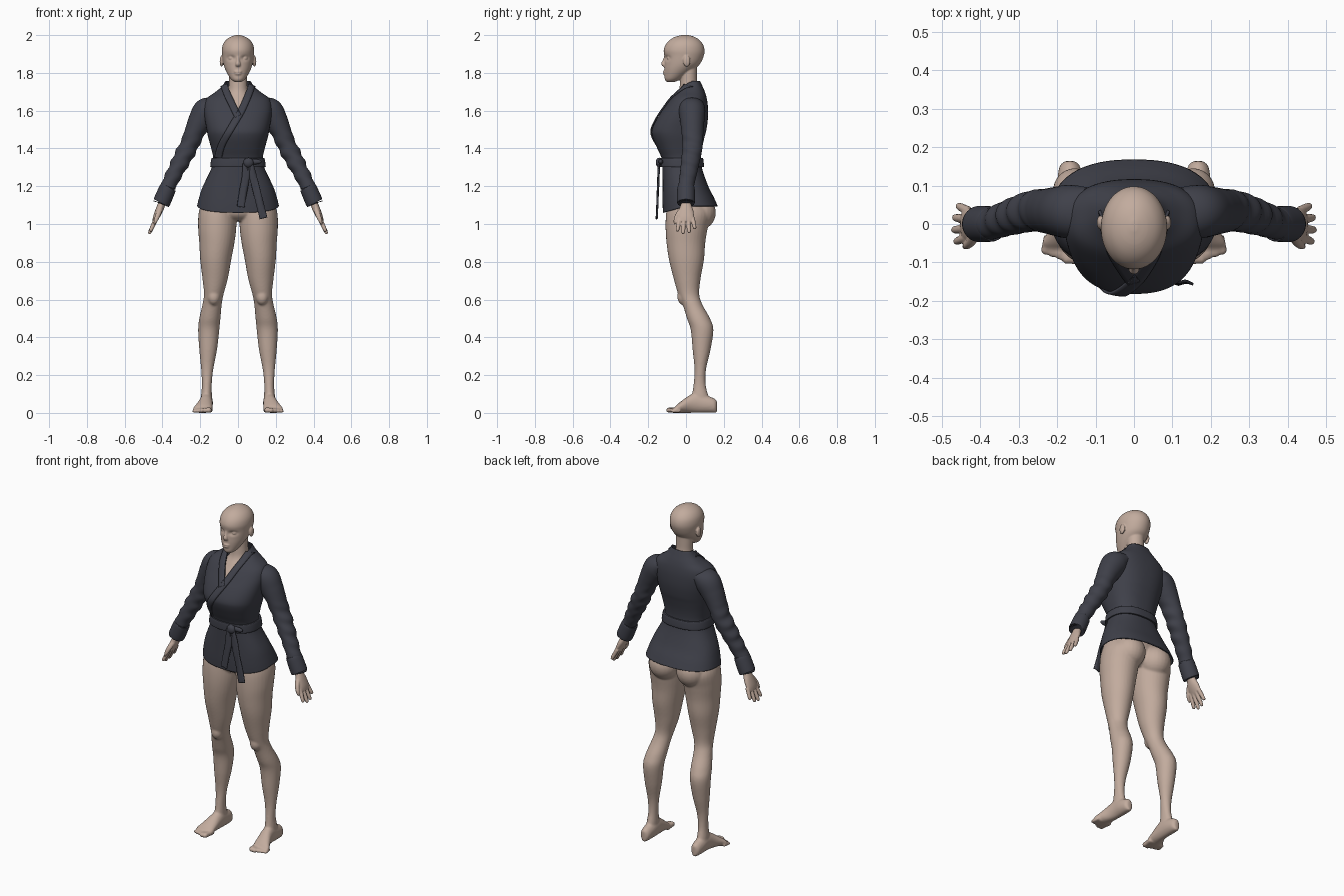
import bpy, bmesh, math
from mathutils import Vector, Matrix
from mathutils.bvhtree import BVHTree

if "Cube" in bpy.data.objects:
    bpy.data.objects.remove(bpy.data.objects["Cube"])


def material(name, rgb):
    m = bpy.data.materials.new(name)
    m.use_nodes = True
    m.diffuse_color = (*rgb, 1)
    m.node_tree.nodes["Principled BSDF"].inputs["Base Color"].default_value = (*rgb, 1)
    return m


SKIN = material("skin", (0.54, 0.41, 0.34))
CLOTH = material("dark cloth", (0.05, 0.052, 0.068))


def smooth(rows, n):
    """Pass a Catmull-Rom curve through rows of numbers."""
    out = []
    for i in range(len(rows) - 1):
        p = [rows[max(i - 1, 0)], rows[i], rows[i + 1], rows[min(i + 2, len(rows) - 1)]]
        for k in range(n):
            t = k / n
            out.append([b + 0.5 * t * (c - a + t * (2*a - 5*b + 4*c - d + t * (3*(b - c) + d - a)))
                        for a, b, c, d in zip(*p)])
    return out + [list(rows[-1])]


def stack(rows, side=1):
    """Turn (z, x, half width, y front, y back) into loft rows."""
    return [(side * x, (f + b) / 2, z, w, (b - f) / 2) for z, x, w, f, b in rows]


def loft(bm, rows, frame="up", segs=32, n=5, power=2, caps=True):
    """Skin oval rings (x, y, z, half width, half depth)."""
    rows = smooth(rows, n)
    mid = [Vector(r[:3]) for r in rows]
    rings = []
    for i, r in enumerate(rows):
        u, v = Vector((1, 0, 0)), Vector((0, 1, 0))
        if frame == "forward":
            v = Vector((0, 0, 1))
        elif frame == "limb":
            t = mid[min(i + 1, len(mid) - 1)] - mid[max(i - 1, 0)]
            u = v.cross(t).normalized()
        ring = []
        for k in range(segs):
            a = math.tau * k / segs
            c, s = [math.copysign(abs(q) ** (2 / power), q) for q in (math.cos(a), math.sin(a))]
            ring.append(bm.verts.new(mid[i] + u * c * max(r[3], .001) + v * s * max(r[4], .001)))
        rings.append(ring)
    for a, b in zip(rings, rings[1:]):
        for k in range(segs):
            j = (k + 1) % segs
            bm.faces.new((a[k], a[j], b[j], b[k]))
    if caps:
        bm.faces.new(rings[0])
        bm.faces.new(rings[-1])


def blob(bm, centre, radii):
    mat = Matrix.Translation(centre) @ Matrix.Diagonal((*radii, 1))
    bmesh.ops.create_uvsphere(bm, u_segments=24, v_segments=16, radius=1, matrix=mat)


def ribbon(bm, path, half, surface):
    """Lay a flat strip along an (x, z) path on a surface."""
    pts = [Vector(p) for p in smooth(path, 8)]
    last = None
    for i, p in enumerate(pts):
        t = (pts[min(i + 1, len(pts) - 1)] - pts[max(i - 1, 0)]).normalized()
        side = Vector((t.y, -t.x)) * half
        row = []
        for k in (-1, -.33, .33, 1):
            q = p + side * k
            row.append(bm.verts.new((q.x, surface(q.x, q.y), q.y)))
        if last:
            for k in range(3):
                bm.faces.new((last[k], last[k + 1], row[k + 1], row[k]))
        last = row


def finish(name, bm, mat, voxel=0, thick=0, offset=-1):
    bmesh.ops.recalc_face_normals(bm, faces=bm.faces)
    me = bpy.data.meshes.new(name)
    bm.to_mesh(me)
    bm.free()
    me.materials.append(mat)
    ob = bpy.data.objects.new(name, me)
    bpy.context.collection.objects.link(ob)
    bpy.ops.object.select_all(action="DESELECT")
    ob.select_set(True)
    bpy.context.view_layer.objects.active = ob
    bpy.ops.object.shade_smooth_by_angle(angle=math.radians(50))
    if voxel:
        m = ob.modifiers.new("blend", "REMESH")
        m.mode, m.voxel_size, m.use_smooth_shade = "VOXEL", voxel, True
        m = ob.modifiers.new("soften", "SMOOTH")
        m.factor, m.iterations = .5, 4
    if thick:
        m = ob.modifiers.new("thickness", "SOLIDIFY")
        m.thickness, m.offset = thick, offset
    return ob


# Head with hollowed eye sockets, then face, ears and neck
bm = bmesh.new()
loft(bm, stack([(1.752, 0, .018, -.102, -.06), (1.765, 0, .036, -.112, -.03), (1.79, 0, .053, -.114, .005),
                (1.82, 0, .068, -.115, .045), (1.85, 0, .078, -.114, .076), (1.89, 0, .084, -.115, .094),
                (1.92, 0, .086, -.118, .098), (1.95, 0, .08, -.107, .09), (1.975, 0, .063, -.085, .07),
                (1.992, 0, .037, -.055, .042), (2.001, 0, .008, -.018, .008)]), segs=64)
for v in bm.verts:
    if v.co.y < -.03:
        dx, dz = (abs(v.co.x) - .036) / .019, (v.co.z - 1.878) / .011
        v.co.y += .015 * math.exp(-dx * dx - dz * dz)
loft(bm, [(0, -.108, 1.89, .007, .007), (0, -.114, 1.868, .008, .009), (0, -.119, 1.85, .013, .013),
          (0, -.116, 1.837, .013, .010), (0, -.112, 1.832, .004, .004)], segs=16)
for z, w in ((1.806, .022), (1.795, .019)):
    blob(bm, (0, -.111, z), (w, .011, .0065))
for s in (-1, 1):
    blob(bm, (s * .035, -.087, 1.877), (.016, .014, .011))
    blob(bm, (s * .087, .004, 1.862), (.010, .019, .030))
loft(bm, stack([(1.86, 0, .045, -.03, .06), (1.80, 0, .047, -.03, .058), (1.745, 0, .048, -.032, .06),
                (1.70, 0, .056, -.04, .075), (1.66, 0, .085, -.066, .09), (1.60, 0, .125, -.108, .095),
                (1.54, 0, .12, -.11, .09)]))
finish("head_and_neck", bm, SKIN, voxel=.004)

# Legs, hips and feet blended into one body
bm = bmesh.new()
loft(bm, stack([(1.015, 0, .09, -.05, .05), (1.05, 0, .17, -.09, .09), (1.12, 0, .18, -.10, .10),
                (1.22, 0, .155, -.09, .08), (1.28, 0, .12, -.08, .06)]))
for s in (-1, 1):
    blob(bm, (s * .09, .068, 1.06), (.088, .09, .092))
    loft(bm, stack([(1.13, .10, .085, -.09, .09), (1.06, .108, .1, -.105, .13), (.98, .11, .101, -.108, .115),
                    (.9, .112, .093, -.103, .102), (.81, .118, .082, -.09, .095), (.71, .121, .067, -.065, .077),
                    (.63, .128, .052, -.042, .07), (.575, .137, .051, -.018, .086), (.5, .149, .056, .005, .127),
                    (.44, .155, .056, .025, .145), (.335, .158, .047, .035, .13), (.23, .163, .032, .045, .106),
                    (.15, .165, .026, .04, .104), (.08, .167, .029, .03, .12), (.04, .167, .026, .03, .12)], s))
    blob(bm, (s * .128, -.012, .615), (.034, .034, .045))
    loft(bm, [(s * x, y, h, w, h) for x, y, h, w in
              ((.167, .164, .032, .012), (.167, .15, .038, .027), (.167, .11, .046, .033), (.167, .06, .054, .034),
               (.171, .02, .047, .037), (.18, -.02, .033, .045), (.188, -.05, .021, .051), (.19, -.066, .012, .045))],
         "forward")
    # Toes fan outwards from big to little
    for i in range(5):
        x, y, r = .152 + .0195 * i, -.094 + .006 * i * (i > 1), .015 - .0012 * i
        loft(bm, [(s * (x - .005), -.03, r, r, r), (s * x, y + .02, r, r * .9, r), (s * (x + .002), y, r, r, r * .95),
                  (s * (x + .003), y - .011, r * .9, r * .4, r * .4)], "forward", segs=12)
finish("legs_and_feet", bm, SKIN, voxel=.006)

for s, tag in ((1, "left"), (-1, "right")):
    # Hand: palm, four fingers and thumb
    bm = bmesh.new()
    loft(bm, [(s * x, 0, z, a, b) for x, z, a, b in
              ((.378, 1.17, .022, .026), (.402, 1.11, .02, .027), (.418, 1.07, .02, .039),
               (.434, 1.035, .016, .043), (.444, 1.012, .010, .038))], "limb")
    for y, length in ((-.033, .075), (-.011, .088), (.012, .083), (.034, .062)):
        loft(bm, [(s * (.43 + .47 * length * t), y * (1 + .4 * t), 1.035 - length * t, r, r)
                  for t, r in ((0, .012), (.5, .0115), (.9, .0095), (1.0, .004))], "limb", segs=12)
    loft(bm, [(s * .412, -.022, 1.08, .015, .015), (s * .423, -.044, 1.05, .014, .013),
              (s * .435, -.056, 1.02, .011, .010), (s * .444, -.06, .998, .004, .004)], "limb", segs=12)
    finish(tag + "_hand", bm, SKIN, voxel=.0035)

    # Sleeve with soft folds round the elbow
    bm = bmesh.new()
    loft(bm, [(s * x, y, z, a, b) for x, y, z, a, b in
              ((.12, .03, 1.63, .045, .065), (.165, .032, 1.6, .07, .07), (.2, .033, 1.545, .064, .064),
               (.228, .034, 1.49, .054, .058), (.257, .035, 1.42, .049, .054), (.288, .028, 1.36, .049, .051),
               (.33, .015, 1.28, .043, .046), (.375, 0, 1.19, .039, .041), (.4, 0, 1.13, .036, .04))],
         "limb", n=8)
    for v in bm.verts:
        fade = max(0, 1 - ((v.co.z - 1.34) / .17) ** 2)
        v.co.x += s * .0045 * fade * math.sin(95 * v.co.z + 30 * v.co.y)
    finish(tag + "_sleeve", bm, CLOTH)

    # Turned-back cuff
    bm = bmesh.new()
    loft(bm, [(s * .369, 0, 1.195, .038, .041), (s * .372, 0, 1.189, .044, .046),
              (s * .403, 0, 1.118, .046, .047), (s * .406, 0, 1.112, .041, .043)], "limb")
    finish(tag + "_cuff", bm, CLOTH)

# Jacket body: flared hem dips at the front
bm = bmesh.new()
loft(bm, stack([(1.095, 0, .217, -.122, .168), (1.14, 0, .206, -.124, .148), (1.2, 0, .186, -.124, .118),
                (1.29, 0, .143, -.125, .086), (1.345, 0, .131, -.128, .08), (1.4, 0, .142, -.152, .085),
                (1.46, 0, .158, -.177, .098), (1.5, 0, .166, -.18, .108), (1.56, 0, .176, -.153, .116),
                (1.62, 0, .18, -.113, .116), (1.665, 0, .165, -.08, .11), (1.70, 0, .118, -.045, .10),
                (1.73, 0, .084, -.02, .087), (1.758, 0, .066, -.005, .074)]),
     segs=72, power=2.4, caps=False)
for v in bm.verts:
    v.co.z -= .035 * min(1, max(0, (1.25 - v.co.z) / .15)) * max(0, -v.co.y / .12)
tree = BVHTree.FromBMesh(bm)
# Open the neckline in a V
for s in (-1, 1):
    bmesh.ops.bisect_plane(bm, geom=bm.verts[:] + bm.edges[:] + bm.faces[:],
                           plane_co=(0, 0, 1.6), plane_no=(s, 0, -.45))
gap = []
for f in bm.faces:
    c = f.calc_center_median()
    if c.y < .03 and abs(c.x) < .45 * (c.z - 1.6):
        gap.append(f)
bmesh.ops.delete(bm, geom=gap, context="FACES")
finish("jacket_body", bm, CLOTH, thick=.006)


def on_jacket(x, z):
    hit = tree.ray_cast(Vector((x, -1, z)), Vector((0, 1, 0)))[0]
    return hit.y - .005 if hit and hit.y < .035 else .035


# Crossed lapels
for name, path in (("under_lapel", [(-.073, 1.735), (-.058, 1.69), (-.02, 1.61), (.0, 1.57)]),
                   ("over_lapel", [(.073, 1.735), (.058, 1.69), (.018, 1.6), (-.035, 1.51), (-.085, 1.42),
                                   (-.105, 1.35)])):
    bm = bmesh.new()
    ribbon(bm, path, .018, on_jacket)
    finish(name, bm, CLOTH, thick=.007, offset=0)

# Belt, knot and hanging ends
bm = bmesh.new()
loft(bm, stack([(1.302, 0, .141, -.134, .089), (1.305, 0, .147, -.139, .095),
                (1.345, 0, .141, -.139, .091), (1.349, 0, .135, -.134, .086)]), segs=64, power=2.4)
finish("belt", bm, CLOTH)
bm = bmesh.new()
blob(bm, (.055, -.142, 1.325), (.027, .018, .026))
blob(bm, (.09, -.134, 1.33), (.035, .012, .014))
finish("belt_knot", bm, CLOTH)
for name, path in (("long_belt_end", [(.06, 1.32), (.085, 1.23), (.11, 1.13), (.135, 1.03)]),
                   ("short_belt_end", [(.045, 1.32), (.04, 1.24), (.025, 1.16), (.015, 1.09)])):
    bm = bmesh.new()
    ribbon(bm, path, .02, lambda x, z: -.143 - .04 * (1.32 - z) + .003 * math.sin(150 * x))
    finish(name, bm, CLOTH, thick=.007, offset=0)
